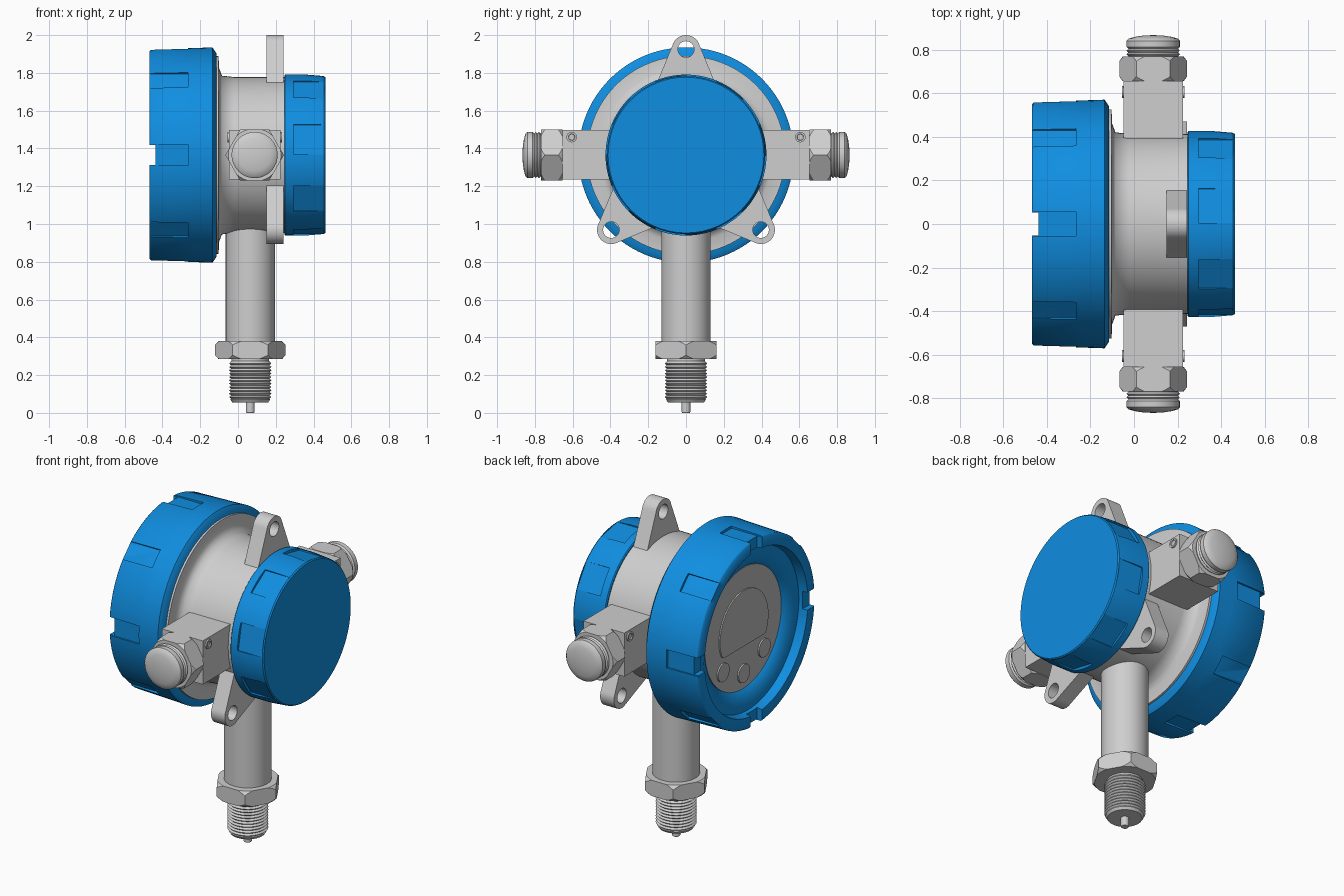
import bpy, bmesh, math
from math import cos, sin, pi, radians
from mathutils import Matrix, Vector

cube = bpy.data.objects.get("Cube")
if cube:
    bpy.data.objects.remove(cube, do_unlink=True)

AXIS_Z = 1.365   # height of the housing axis
STEM_X = 0.065   # position of the stem axis
PORT_X = 0.088   # position of the cable port axis


def material(name, rgb, rough=0.5):
    m = bpy.data.materials.new(name)
    m.use_nodes = True
    m.diffuse_color = (*rgb, 1)
    node = m.node_tree.nodes["Principled BSDF"]
    node.inputs["Base Color"].default_value = (*rgb, 1)
    node.inputs["Roughness"].default_value = rough
    return m


BLUE = material("blue paint", (0.005, 0.27, 0.75))
GREY = material("light grey metal", (0.62, 0.62, 0.62))
PANEL = material("panel grey", (0.5, 0.5, 0.5))

# Placements: the local z axis of a turned part is laid along x, y or z
ALONG_X = Matrix.Translation((0, 0, AXIS_Z)) @ Matrix.Rotation(pi / 2, 4, 'Y')
ALONG_Z = Matrix.Translation((STEM_X, 0, 0))


def along_y(side):
    return Matrix.Translation((PORT_X, 0, AXIS_Z)) @ Matrix.Rotation(-side * pi / 2, 4, 'X')


def finish(name, bm, mat, place=Matrix(), angle=30):
    bmesh.ops.transform(bm, matrix=place, verts=bm.verts)
    bmesh.ops.recalc_face_normals(bm, faces=bm.faces)
    mesh = bpy.data.meshes.new(name)
    bm.to_mesh(mesh)
    bm.free()
    mesh.materials.append(mat)
    obj = bpy.data.objects.new(name, mesh)
    bpy.context.collection.objects.link(obj)
    smooth(obj, angle)
    return obj


def smooth(obj, angle):
    bpy.ops.object.select_all(action='DESELECT')
    obj.select_set(True)
    bpy.context.view_layer.objects.active = obj
    bpy.ops.object.shade_smooth_by_angle(angle=radians(angle))


def boolean(obj, tool, operation, angle=30):
    mod = obj.modifiers.new("cut", 'BOOLEAN')
    mod.operation, mod.object, mod.solver = operation, tool, 'EXACT'
    bpy.context.view_layer.objects.active = obj
    bpy.ops.object.modifier_apply(modifier=mod.name)
    bpy.data.objects.remove(tool, do_unlink=True)
    smooth(obj, angle)


def lathe(name, profile, mat, place, n=64, angle=30):
    """Turn (height, radius) points about the local z axis."""
    bm = bmesh.new()
    rings = []
    for h, r in profile:
        count = n if r > 0 else 1
        rings.append([bm.verts.new((r * cos(2 * pi * i / n), r * sin(2 * pi * i / n), h))
                      for i in range(count)])
    for a, b in zip(rings, rings[1:]):
        for i in range(n):
            j = (i + 1) % n
            quad = [a[i % len(a)], a[j % len(a)], b[j % len(b)], b[i % len(b)]]
            bm.faces.new(list(dict.fromkeys(quad)))
    return finish(name, bm, mat, place, angle)


def prism(name, points, h0, h1, mat, place, angle=30):
    """Extrude a flat outline along the local z axis."""
    bm = bmesh.new()
    face = bm.faces.new([bm.verts.new((x, y, h0)) for x, y in points])
    new = bmesh.ops.extrude_face_region(bm, geom=[face])["geom"]
    bmesh.ops.translate(bm, vec=(0, 0, h1 - h0),
                        verts=[v for v in new if isinstance(v, bmesh.types.BMVert)])
    return finish(name, bm, mat, place, angle)


def box(bm, low, high, spin=Matrix()):
    low, high = Vector(low), Vector(high)
    size = Matrix.Diagonal((*(high - low), 1))
    bmesh.ops.create_cube(bm, size=1, matrix=spin @ Matrix.Translation((low + high) / 2) @ size)


def cut_grips(obj, first, count, radii, half, xs, angle):
    """Cut evenly spaced flat pockets around a cap on the x axis."""
    bm = bmesh.new()
    for k in range(count):
        spin = Matrix.Rotation(-radians(first + 360 / count * k), 4, 'X')
        box(bm, (xs[0], -radii[1], -half), (xs[1], -radii[0], half), spin)
    tool = finish("grip_cutter", bm, BLUE, Matrix.Translation((0, 0, AXIS_Z)))
    boolean(obj, tool, 'INTERSECT' if count == 0 else 'DIFFERENCE', angle)


def arc(cx, cy, r, a0, a1, n):
    return [(cx + r * cos(radians(a0 + (a1 - a0) * i / n)),
             cy + r * sin(radians(a0 + (a1 - a0) * i / n))) for i in range(n + 1)]


def hex_nut(name, radius, h0, h1, place, turn=0):
    """Hexagon with its corners chamfered by a turned blank."""
    nut = prism(name, arc(0, 0, radius, turn, turn + 300, 5), h0, h1, GREY, place)
    flat = radius * 0.9
    blank = lathe("nut_blank", [(h0, 0), (h0, flat), (h0 + 0.025, radius * 1.02),
                                (h1 - 0.025, radius * 1.02), (h1, flat), (h1, 0)], GREY, place)
    boolean(nut, blank, 'INTERSECT')


def thread(h0, h1, r, depth, turns):
    step = (h1 - h0) / turns
    return [p for i in range(turns) for p in
            ((h0 + step * i, r - depth), (h0 + step * (i + 0.5), r))]


# Housing barrel with its rear flange
lathe("housing", [(-0.13, 0), (-0.13, 0.525), (-0.103, 0.525), (-0.1, 0.46), (-0.085, 0.42),
                  (-0.02, 0.413), (0.25, 0.413), (0.25, 0)], GREY, ALONG_X, 96, 70)

# Large display bezel: stepped opening, rounded shoulder, pockets and rim notches
bezel = lathe("display_bezel", [(-0.115, 0), (-0.115, 0.54), (-0.135, 0.57), (-0.22, 0.567),
                                (-0.46, 0.56), (-0.468, 0.553), (-0.468, 0.49), (-0.415, 0.48),
                                (-0.415, 0.43), (-0.385, 0.37), (-0.37, 0.36), (-0.37, 0)],
              BLUE, ALONG_X, 96, 55)
cut_grips(bezel, 0, 8, (0.55, 0.7), 0.055, (-0.6, -0.265), 55)
cut_grips(bezel, 0, 4, (0.44, 0.7), 0.053, (-0.6, -0.437), 55)

# Display panel, window and three buttons
lathe("display_panel", [(-0.38, 0), (-0.38, 0.363), (-0.36, 0.363), (-0.36, 0)], PANEL, ALONG_X)
window = arc(0, 0, 0.23, -23, 203, 40) + arc(-0.185, -0.075, 0.03, 200, 270, 5) \
    + arc(0.185, -0.075, 0.03, 270, 340, 5)
FACE = Matrix.Translation((0, 0, AXIS_Z)) @ Matrix(
    ((0, 0, 1, 0), (1, 0, 0, 0), (0, 1, 0, 0), (0, 0, 0, 1)))
prism("display_window", window, -0.388, -0.379, PANEL, FACE)
for label, y, z in (("left", -0.195, -0.19), ("middle", 0, -0.27), ("right", 0.195, -0.19)):
    prism("button_" + label, arc(y, z, 0.055, 0, 345, 23), -0.389, -0.379, PANEL, FACE)

# Small terminal cap with pockets
cap = lathe("terminal_cap", [(0.245, 0), (0.245, 0.42), (0.25, 0.426), (0.36, 0.426),
                             (0.455, 0.418), (0.462, 0.412), (0.462, 0)], BLUE, ALONG_X, 96)
cut_grips(cap, 11.5, 8, (0.41, 0.6), 0.08, (0.295, 0.455), 30)

# Three mounting lugs, each a tapered plate with a hole
for label, deg in (("top", 0), ("front", 135), ("rear", -135)):
    place = FACE @ Matrix.Rotation(radians(deg), 4, 'Z')
    lug = prism("lug_" + label, [(-0.155, 0.38), (0.155, 0.38)] + arc(0, 0.56, 0.075, 15, 165, 16),
                0.15, 0.242, GREY, place)
    hole = prism("hole_cutter", arc(0, 0.56, 0.043, 0, 345, 23), 0.1, 0.3, GREY, place)
    boolean(lug, hole, 'DIFFERENCE')

# Cable ports on both sides: block, screws, nut and domed plug
for label, side in (("front", -1), ("rear", 1)):
    bm = bmesh.new()
    ys = sorted((side * 0.3, side * 0.655))
    box(bm, (-0.048, ys[0], 1.235), (0.224, ys[1], 1.497))
    finish("port_block_" + label, bm, GREY)
    screw = Matrix.Translation((PORT_X, side * 0.605, 1.46)) @ Matrix.Rotation(pi / 2, 4, 'Y')
    for end, s in (("outer", 1), ("inner", -1)):
        lathe(f"port_screw_{label}_{end}",
              [(s * 0.1, 0), (s * 0.1, 0.028), (s * 0.144, 0.028), (s * 0.144, 0.018),
               (s * 0.138, 0.016), (s * 0.138, 0)], GREY, screw, 20)
    port = along_y(side)
    hex_nut("port_nut_" + label, 0.155, 0.655, 0.768, port)
    lathe("port_plug_" + label,
          [(0.75, 0), (0.75, 0.115)] + thread(0.77, 0.82, 0.122, 0.008, 3)
          + [(0.825, 0.122), (0.84, 0.122), (0.85, 0.112), (0.858, 0.085),
             (0.864, 0.045), (0.866, 0)], GREY, port, 48, 40)

# Stem, hex and threaded process connection
lathe("stem", [(0.37, 0), (0.37, 0.13), (1.05, 0.13), (1.05, 0)], GREY, ALONG_Z, 48)
hex_nut("stem_nut", 0.187, 0.285, 0.38, ALONG_Z)
lathe("stem_thread", [(0.055, 0), (0.055, 0.095), (0.07, 0.105)]
      + thread(0.075, 0.27, 0.112, 0.01, 11) + [(0.275, 0.1), (0.29, 0.1), (0.29, 0)],
      GREY, ALONG_Z, 48, 40)
lathe("stem_pin", [(0, 0), (0, 0.02), (0.005, 0.023), (0.06, 0.023), (0.06, 0)],
      GREY, ALONG_Z, 24)
